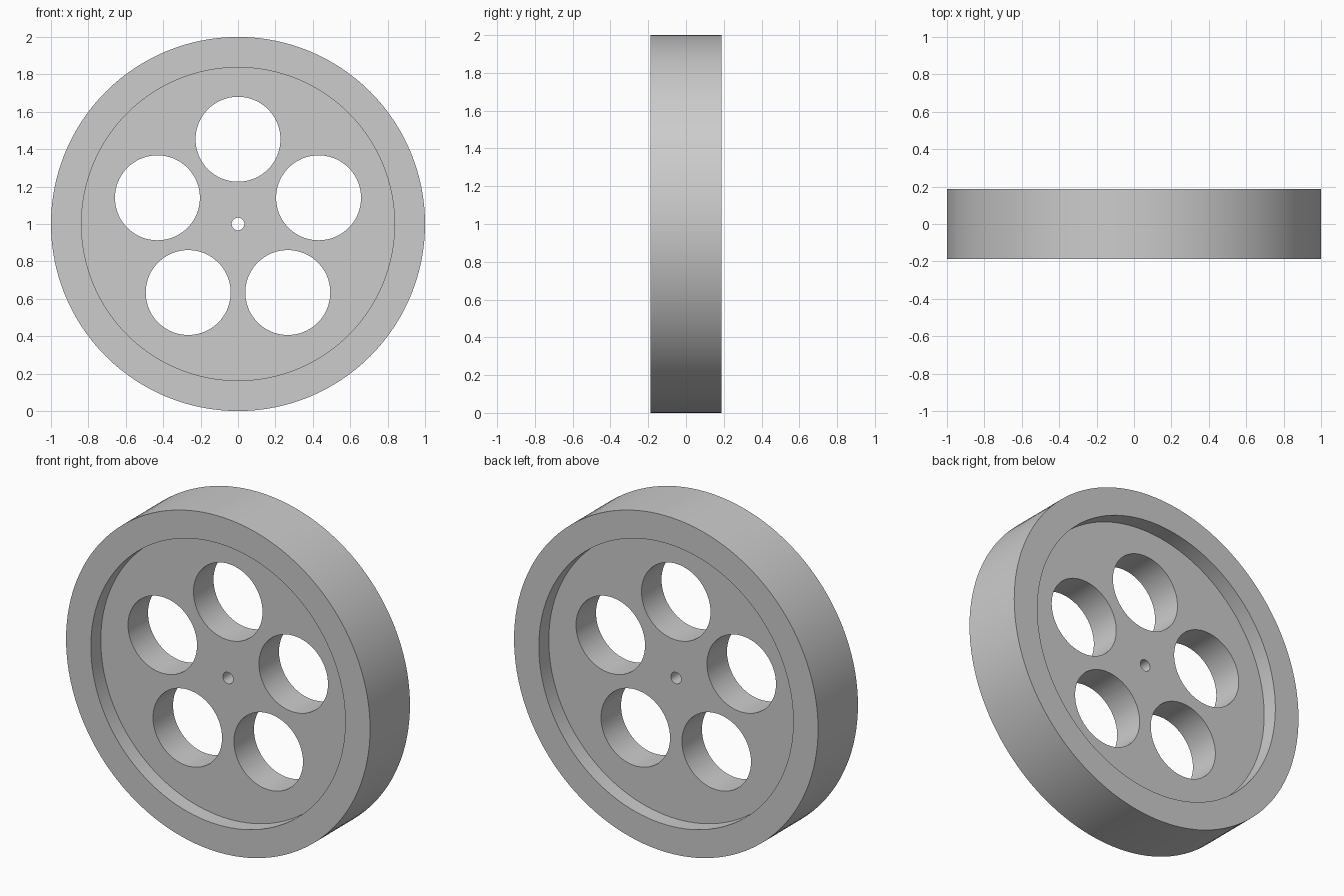
import bpy, bmesh, math
from mathutils import Matrix, Vector

RIM_RADIUS, RECESS_RADIUS, BORE_RADIUS = 1.0, 0.837, 0.034
HALF_WIDTH, HALF_WEB = 0.1875, 0.094
HOLE_RADIUS, HOLE_CIRCLE, HOLE_COUNT = 0.227, 0.453, 5
CENTRE = Vector((0, 0, 1))

cube = bpy.data.objects.get("Cube")
if cube:
    bpy.data.objects.remove(cube, do_unlink=True)

# Single grey material
grey = bpy.data.materials.new("plain grey")
grey.use_nodes = True
colour = (0.604, 0.604, 0.604, 1)
grey.diffuse_color = colour
grey.node_tree.nodes["Principled BSDF"].inputs["Base Color"].default_value = colour


def make_object(name, bm):
    bmesh.ops.recalc_face_normals(bm, faces=bm.faces)
    mesh = bpy.data.meshes.new(name)
    bm.to_mesh(mesh)
    bm.free()
    mesh.materials.append(grey)
    obj = bpy.data.objects.new(name, mesh)
    bpy.context.collection.objects.link(obj)
    return obj


# Wheel body: half section (radius, depth) lathed about the axle
front_half = [(BORE_RADIUS, -HALF_WEB), (RECESS_RADIUS, -HALF_WEB),
              (RECESS_RADIUS, -HALF_WIDTH), (RIM_RADIUS, -HALF_WIDTH)]
section = front_half + [(r, -y) for r, y in reversed(front_half)]
bm = bmesh.new()
verts = [bm.verts.new((r, y, 0)) for r, y in section]
edges = [bm.edges.new((v, verts[i - 1])) for i, v in enumerate(verts)]
bmesh.ops.spin(bm, geom=verts + edges, cent=(0, 0, 0), axis=(0, 1, 0),
               angle=math.tau, steps=128, use_merge=True)
bmesh.ops.remove_doubles(bm, verts=bm.verts, dist=1e-5)
bmesh.ops.translate(bm, verts=bm.verts, vec=CENTRE)
wheel = make_object("wheel", bm)

# Round lightening holes spaced evenly around the web
bm = bmesh.new()
for i in range(HOLE_COUNT):
    a = i * math.tau / HOLE_COUNT
    place = CENTRE + HOLE_CIRCLE * Vector((math.sin(a), 0, math.cos(a)))
    bmesh.ops.create_cone(bm, cap_ends=True, segments=96, radius1=HOLE_RADIUS,
                          radius2=HOLE_RADIUS, depth=1,
                          matrix=Matrix.Translation(place) @ Matrix.Rotation(math.pi / 2, 4, "X"))
cutter = make_object("hole_cutter", bm)
cutter.hide_render = True

cut = wheel.modifiers.new("web holes", "BOOLEAN")
cut.operation, cut.solver, cut.object = "DIFFERENCE", "EXACT", cutter

# Apply the cut, drop the cutter and smooth the round walls
bpy.ops.object.select_all(action="DESELECT")
bpy.context.view_layer.objects.active = wheel
wheel.select_set(True)
bpy.ops.object.modifier_apply(modifier=cut.name)
bpy.data.objects.remove(cutter, do_unlink=True)
bpy.ops.object.shade_smooth_by_angle(angle=math.radians(30))
